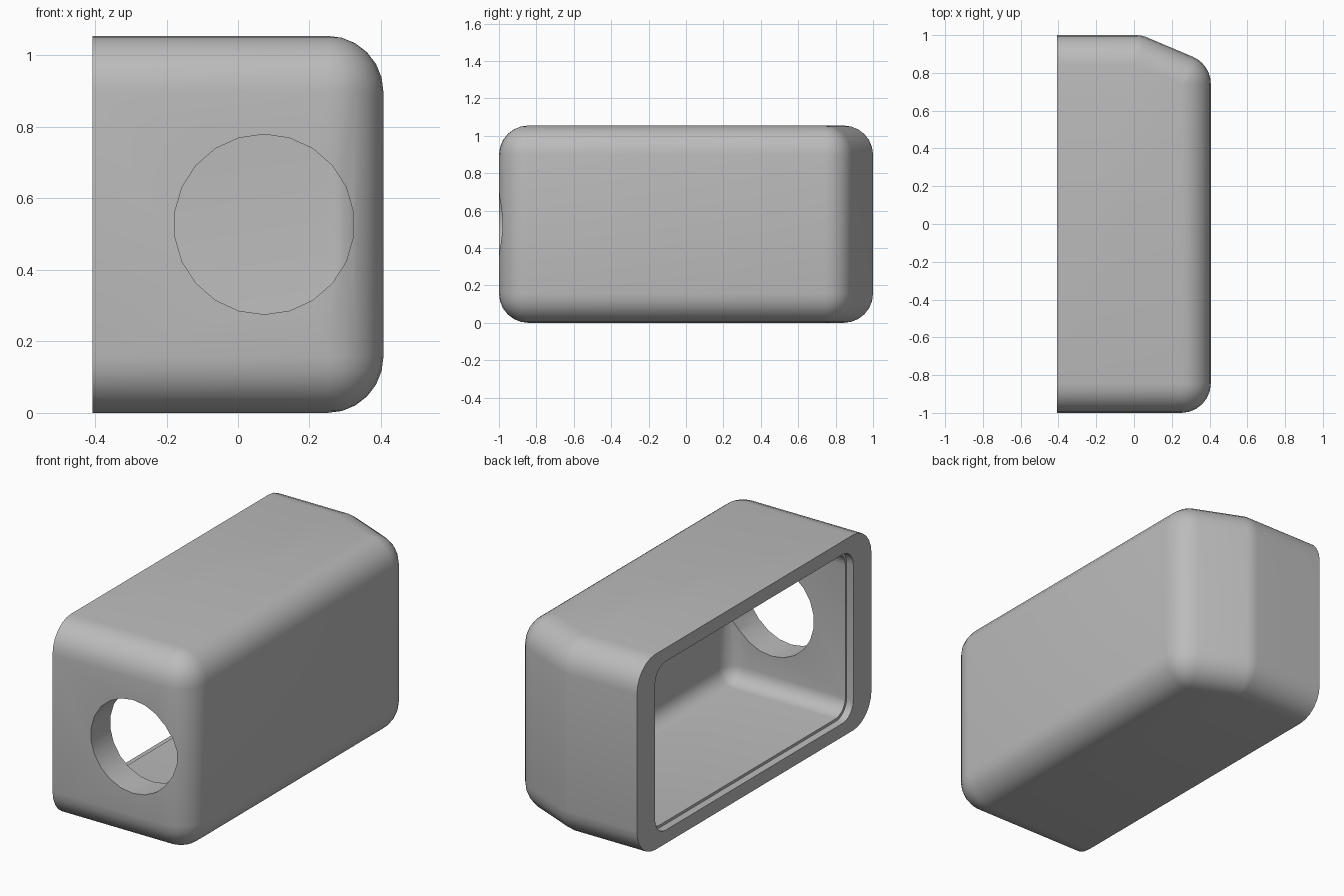
import bpy
import bmesh
from math import sin, cos, tan, pi, radians, atan2
from mathutils import Matrix, Vector

if "Cube" in bpy.data.objects:
    bpy.data.objects.remove(bpy.data.objects["Cube"])

HEIGHT = 1.055
OPEN_X, CLOSED_X = -0.407, 0.407
STEPS = 6

grey = bpy.data.materials.new("plain grey")
grey.use_nodes = True
grey.diffuse_color = (0.5, 0.5, 0.5, 1)
grey.node_tree.nodes["Principled BSDF"].inputs["Base Color"].default_value = (0.5, 0.5, 0.5, 1)


def make_object(name, bm):
    bmesh.ops.recalc_face_normals(bm, faces=bm.faces)
    mesh = bpy.data.meshes.new(name)
    bm.to_mesh(mesh)
    bm.free()
    mesh.materials.append(grey)
    obj = bpy.data.objects.new(name, mesh)
    bpy.context.collection.objects.link(obj)
    return obj


def rounded_shell(name, start_x, corners, z_low, z_high, r):
    """Extrude an outline from a flat end at start_x, rounding every other edge.
    corners: (centre, first angle, last angle) of each rounded outline corner."""
    bm = bmesh.new()
    rings = []
    angles = [pi / 2 * i / STEPS for i in range(STEPS + 1)]
    layers = [(z_low + r - r * cos(a), r * sin(a)) for a in angles]
    layers += [(z_high - r + r * sin(a), r * cos(a)) for a in angles]
    for z, s in layers:
        first, last = corners[0][0], corners[-1][0]
        ring = [(start_x, first.y - s)]
        for centre, a0, a1 in corners:
            for i in range(STEPS + 1):
                a = a0 + (a1 - a0) * i / STEPS
                ring.append((centre.x + s * cos(a), centre.y + s * sin(a)))
        ring.append((start_x, last.y + s))
        rings.append([bm.verts.new((x, y, z)) for x, y in ring])
    n = len(rings[0])
    for low, high in zip(rings, rings[1:]):
        for i in range(n - 1):
            bm.faces.new((low[i], low[i + 1], high[i + 1], high[i]))
    bm.faces.new(rings[0])
    bm.faces.new(rings[-1])
    bm.faces.new([g[0] for g in rings] + [g[-1] for g in reversed(rings)])
    bmesh.ops.remove_doubles(bm, verts=bm.verts, dist=0.0005)
    bmesh.ops.dissolve_degenerate(bm, edges=bm.edges, dist=0.0005)
    return make_object(name, bm)


# Outer housing: rounded box with one slanted back corner
R = 0.157
slant_a, slant_b = Vector((0.04, 1)), Vector((CLOSED_X, 0.845))
normal = atan2(slant_b.x - slant_a.x, slant_a.y - slant_b.y)
centre_a = slant_a - R * Vector((tan((pi / 2 - normal) / 2), 1))
centre_b = slant_b - R * Vector((1, tan(normal / 2)))
housing = rounded_shell("housing", OPEN_X, [
    (Vector((CLOSED_X - R, R - 1)), -pi / 2, 0),
    (centre_b, 0, normal),
    (centre_a, normal, pi / 2),
], 0, HEIGHT, R)

# Inner cavity with soft corners
r = 0.085
cavity = rounded_shell("cavity_cutter", OPEN_X - 0.1, [
    (Vector((0.33 - r, r - 0.835)), -pi / 2, 0),
    (Vector((0.33 - r, 0.835 - r)), 0, pi / 2),
], 0.087, HEIGHT - 0.087, r)

# Shallow rebate around the opening
bm = bmesh.new()
bmesh.ops.create_cube(bm, size=1, matrix=Matrix.Translation((OPEN_X, 0, HEIGHT / 2))
                      @ Matrix.Diagonal((0.08, 1.69, HEIGHT - 0.145, 1)))
long_edges = [e for e in bm.edges if abs(e.verts[0].co.x - e.verts[1].co.x) > 0.01]
bmesh.ops.bevel(bm, geom=long_edges, offset=0.09, segments=STEPS, profile=0.5, affect='EDGES')
rebate = make_object("rebate_cutter", bm)

# Round hole through the front wall
bm = bmesh.new()
bmesh.ops.create_cone(bm, cap_ends=True, segments=22, radius1=0.252, radius2=0.252, depth=0.5,
                      matrix=Matrix.Translation((0.073, -0.95, HEIGHT / 2)) @ Matrix.Rotation(pi / 2, 4, 'X'))
hole = make_object("hole_cutter", bm)

# Cut the openings and bake the result
for cutter in (cavity, rebate, hole):
    mod = housing.modifiers.new(cutter.name, 'BOOLEAN')
    mod.operation = 'DIFFERENCE'
    mod.solver = 'EXACT'
    mod.object = cutter
bpy.context.view_layer.objects.active = housing
housing.select_set(True)
for mod in list(housing.modifiers):
    bpy.ops.object.modifier_apply(modifier=mod.name)
for cutter in (cavity, rebate, hole):
    bpy.data.objects.remove(cutter)
bpy.ops.object.shade_smooth_by_angle(angle=radians(32))
